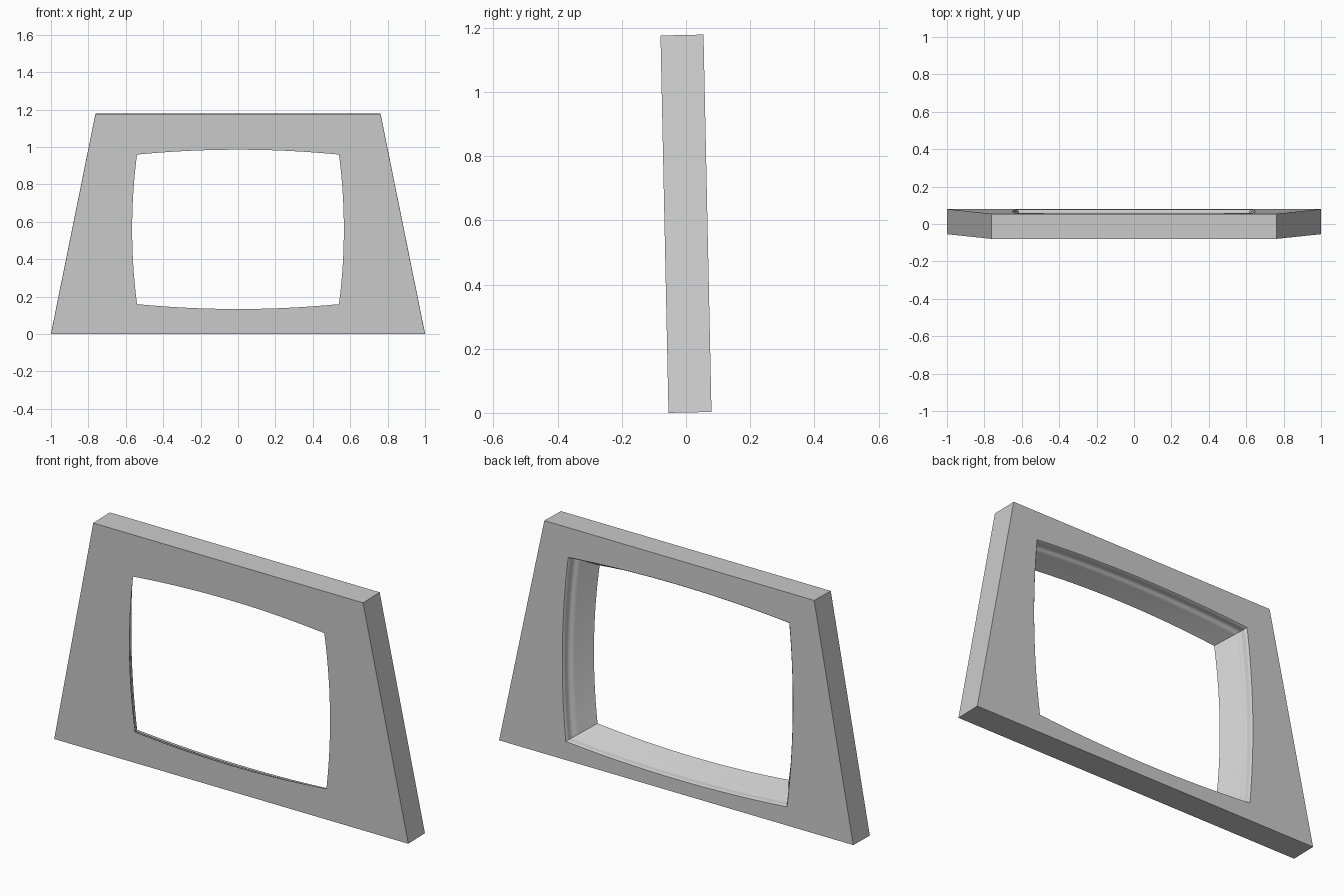
import bpy, bmesh, math
from mathutils import Matrix

if "Cube" in bpy.data.objects:
    bpy.data.objects.remove(bpy.data.objects["Cube"], do_unlink=True)

HALF_DEPTH, HEIGHT = 0.067, 1.176
BOTTOM_W, TOP_W = 1.0, 0.762
HOLE_X, HOLE_Z, MID_Z = 0.54, 0.4, 0.56   # front opening half sizes and centre height
BULGE, FLARE_X, FLARE_Z = 0.026, 0.085, 0.066
STEPS = 20
LEAN = 0.0212

# Opening wall section from the back: (depth, inset), both as fractions
SECTION = [(0, 0), (0.05, 0.07), (0.12, 0.09), (0.22, 0.1), (0.28, 0.15),
           (0.32, 0.24), (0.35, 0.32), (0.42, 0.38), (1, 1)]


def opening_side(side, flare):
    """Points of one bowed side, counter-clockwise, without its last corner."""
    hx, hz = HOLE_X + FLARE_X * flare, HOLE_Z + FLARE_Z * flare
    points = []
    for i in range(STEPS):
        t = 2 * i / STEPS - 1
        bow = BULGE * (1 - t * t)
        x, z = [(t * hx, -hz - bow), (hx + bow, t * hz),
                (-t * hx, hz + bow), (-hx - bow, -t * hz)][side]
        points.append((x, MID_Z + z))
    return points


bm = bmesh.new()

# Rings around the opening, from back to front
rings = []
for depth, inset in SECTION:
    y = HALF_DEPTH * (1 - 2 * depth)
    rings.append([bm.verts.new((x, y, z)) for s in range(4)
                  for x, z in opening_side(s, 1 - inset)])
count = 4 * STEPS
for a, b in zip(rings, rings[1:]):
    for i in range(count):
        j = (i + 1) % count
        bm.faces.new((a[i], a[j], b[j], b[i])).smooth = True

# Outer trapezoid and the flat front and back faces
corners = [(-BOTTOM_W, 0), (BOTTOM_W, 0), (TOP_W, HEIGHT), (-TOP_W, HEIGHT)]
back, front = [[bm.verts.new((x, y, z)) for x, z in corners]
               for y in (HALF_DEPTH, -HALF_DEPTH)]
for s in range(4):
    n = (s + 1) % 4
    bm.faces.new((front[s], front[n], back[n], back[s]))
    for outer, ring in ((back, rings[0]), (front, rings[-1])):
        arc = [ring[(s * STEPS + i) % count] for i in range(STEPS + 1)]
        bm.faces.new([outer[s], outer[n]] + arc[::-1])

# Lean the panel forward and set it on the ground
bmesh.ops.rotate(bm, verts=bm.verts, cent=(0, 0, HEIGHT / 2),
                 matrix=Matrix.Rotation(LEAN, 3, 'X'))
low = min(v.co.z for v in bm.verts)
bmesh.ops.translate(bm, verts=bm.verts, vec=(0, 0, -low))
bmesh.ops.recalc_face_normals(bm, faces=bm.faces)

mesh = bpy.data.meshes.new("screen_bezel")
bm.to_mesh(mesh)
bm.free()
bezel = bpy.data.objects.new("screen_bezel", mesh)
bpy.context.collection.objects.link(bezel)

# Plain grey finish
grey = bpy.data.materials.new("light_grey")
grey.use_nodes = True
colour = (0.6, 0.6, 0.6, 1)
grey.diffuse_color = colour
grey.node_tree.nodes["Principled BSDF"].inputs["Base Color"].default_value = colour
mesh.materials.append(grey)

bpy.ops.object.select_all(action='DESELECT')
bezel.select_set(True)
bpy.context.view_layer.objects.active = bezel
bpy.ops.object.shade_smooth_by_angle(angle=math.radians(35))
